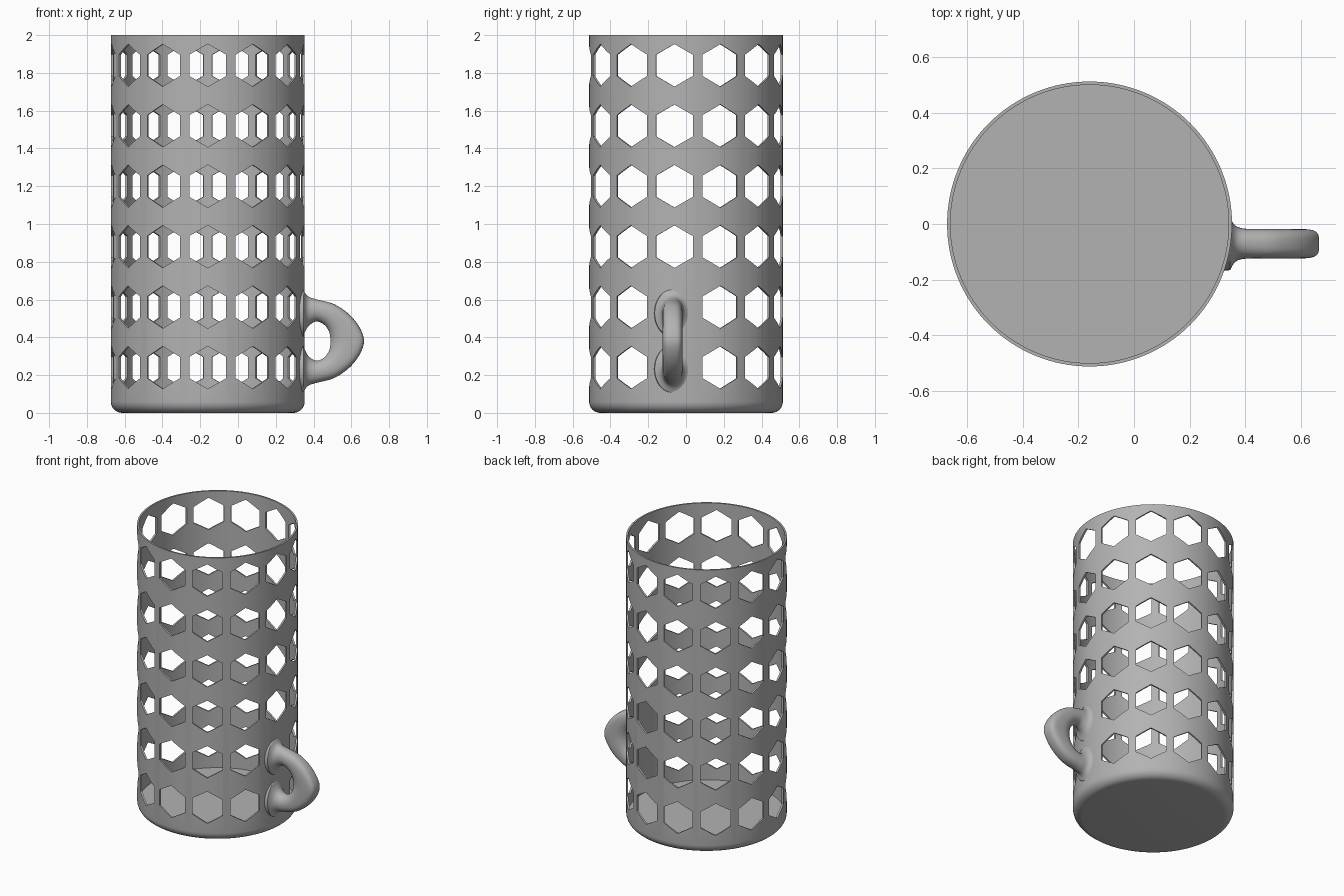
import bpy, bmesh, math
from mathutils import Matrix, Vector

cube = bpy.data.objects.get("Cube")
if cube:
    bpy.data.objects.remove(cube, do_unlink=True)

CX = -0.16                 # cylinder axis
R_OUT, R_IN, HEIGHT = 0.513, 0.501, 2.0
FLOOR, FILLET = 0.05, 0.06
SEGMENTS, COLUMNS, ROWS = 128, 13, 6

grey = bpy.data.materials.new("plain grey")
grey.use_nodes = True
grey.diffuse_color = (0.45, 0.45, 0.45, 1)
grey.node_tree.nodes["Principled BSDF"].inputs["Base Color"].default_value = grey.diffuse_color


def make_object(name, bm):
    bmesh.ops.recalc_face_normals(bm, faces=bm.faces)
    mesh = bpy.data.meshes.new(name)
    bm.to_mesh(mesh)
    bm.free()
    mesh.materials.append(grey)
    obj = bpy.data.objects.new(name, mesh)
    bpy.context.collection.objects.link(obj)
    return obj


def activate(obj):
    bpy.ops.object.select_all(action='DESELECT')
    obj.select_set(True)
    bpy.context.view_layer.objects.active = obj


# Cup body: a lathed wall with a rounded bottom edge and a thick floor
profile = [(0, 0)]
for i in range(9):
    a = math.pi / 2 * i / 8
    profile.append((R_OUT - FILLET + FILLET * math.sin(a), FILLET - FILLET * math.cos(a)))
profile += [(R_OUT, HEIGHT), (R_IN, HEIGHT), (R_IN, FLOOR), (0, FLOOR)]

bm = bmesh.new()
verts = [bm.verts.new((r, 0, z)) for r, z in profile]
edges = [bm.edges.new(pair) for pair in zip(verts, verts[1:])]
bmesh.ops.spin(bm, geom=verts + edges, cent=(0, 0, 0), axis=(0, 0, 1),
               angle=math.tau, steps=SEGMENTS, use_merge=True)
bmesh.ops.remove_doubles(bm, verts=bm.verts, dist=1e-5)
bmesh.ops.translate(bm, verts=bm.verts, vec=(CX, 0, 0))
body = make_object("cup_body", bm)

# Hexagonal holes: radial prisms, left out where the handle joins
bm = bmesh.new()
for row in range(ROWS):
    for col in range(COLUMNS):
        if row < 2 and col == 3:
            continue
        angle = -math.pi / 2 + math.tau * col / COLUMNS
        place = (Matrix.Translation((CX, 0, 0.24 + 0.32 * row))
                 @ Matrix.Rotation(angle, 4, 'Z'))
        rings = []
        for r in (0.46, 0.56):
            rings.append([bm.verts.new(place @ Vector((r, 0.1127 * math.sin(math.tau * k / 6),
                                                       0.1127 * math.cos(math.tau * k / 6))))
                          for k in range(6)])
        inner, outer = rings
        bm.faces.new(inner)
        bm.faces.new(outer)
        for k in range(6):
            n = (k + 1) % 6
            bm.faces.new((inner[k], inner[n], outer[n], outer[k]))
cutter = make_object("hole_cutter", bm)
cutter.hide_render = True

mod = body.modifiers.new("holes", 'BOOLEAN')
mod.operation = 'DIFFERENCE'
mod.solver = 'EXACT'
mod.object = cutter
activate(body)
bpy.ops.object.modifier_apply(modifier=mod.name)
bpy.data.objects.remove(cutter, do_unlink=True)
bpy.ops.object.shade_smooth_by_angle(angle=math.radians(30))

# Handle: sections spanned between an outer and an inner curve
# (outer x, outer z, inner x, inner z, half width, squareness of the outer side)
MID_Z, MID_Y = 0.38, -0.071
upper = [
    (0.345, 0.655, 0.345, 0.40, 0.098, 2),
    (0.36, 0.628, 0.358, 0.435, 0.072, 2),
    (0.38, 0.612, 0.378, 0.464, 0.058, 2),
    (0.42, 0.60, 0.415, 0.484, 0.053, 2.2),
    (0.51, 0.575, 0.455, 0.468, 0.053, 2.5),
    (0.59, 0.52, 0.48, 0.435, 0.053, 3),
    (0.645, 0.45, 0.488, 0.405, 0.053, 3.5),
    (0.667, MID_Z, 0.49, MID_Z, 0.053, 4),
]
lower = [(a, 2 * MID_Z - b, c, 2 * MID_Z - d, w, n) for a, b, c, d, w, n in upper[-2::-1]]
stations = [Vector(s) for s in upper + lower]


def smooth_path(pts, steps):
    """Catmull-Rom interpolation through the stations."""
    result = []
    for i in range(len(pts) - 1):
        p0, p1, p2 = pts[max(i - 1, 0)], pts[i], pts[i + 1]
        p3 = pts[min(i + 2, len(pts) - 1)]
        for s in range(steps):
            t = s / steps
            result.append(0.5 * (2 * p1 + (p2 - p0) * t
                                 + (2 * p0 - 5 * p1 + 4 * p2 - p3) * t ** 2
                                 + (3 * p1 - p0 - 3 * p2 + p3) * t ** 3))
    return result + [pts[-1]]


def power(value, n):
    return math.copysign(abs(value) ** (2 / n), value)


SIDES = 32
path = smooth_path(stations, 6)
bm = bmesh.new()
rings = []
for i, (ox, oz, ix, iz, width, square) in enumerate(path):
    ring = []
    for k in range(SIDES):
        c, s = math.cos(math.tau * k / SIDES), math.sin(math.tau * k / SIDES)
        n = square if c > 0 else 2
        u, y = power(c, n), MID_Y + width * power(s, n)
        x = (ox + ix) / 2 + u * (ox - ix) / 2
        z = (oz + iz) / 2 + u * (oz - iz) / 2
        if i in (0, len(path) - 1):      # end rings follow the curved wall
            x = CX + math.sqrt(0.508 ** 2 - y ** 2)
        ring.append(bm.verts.new((x, y, z)))
    rings.append(ring)
for a, b in zip(rings, rings[1:]):
    for k in range(SIDES):
        n = (k + 1) % SIDES
        bm.faces.new((a[k], a[n], b[n], b[k]))
handle = make_object("handle", bm)
activate(handle)
bpy.ops.object.shade_smooth_by_angle(angle=math.radians(50))
